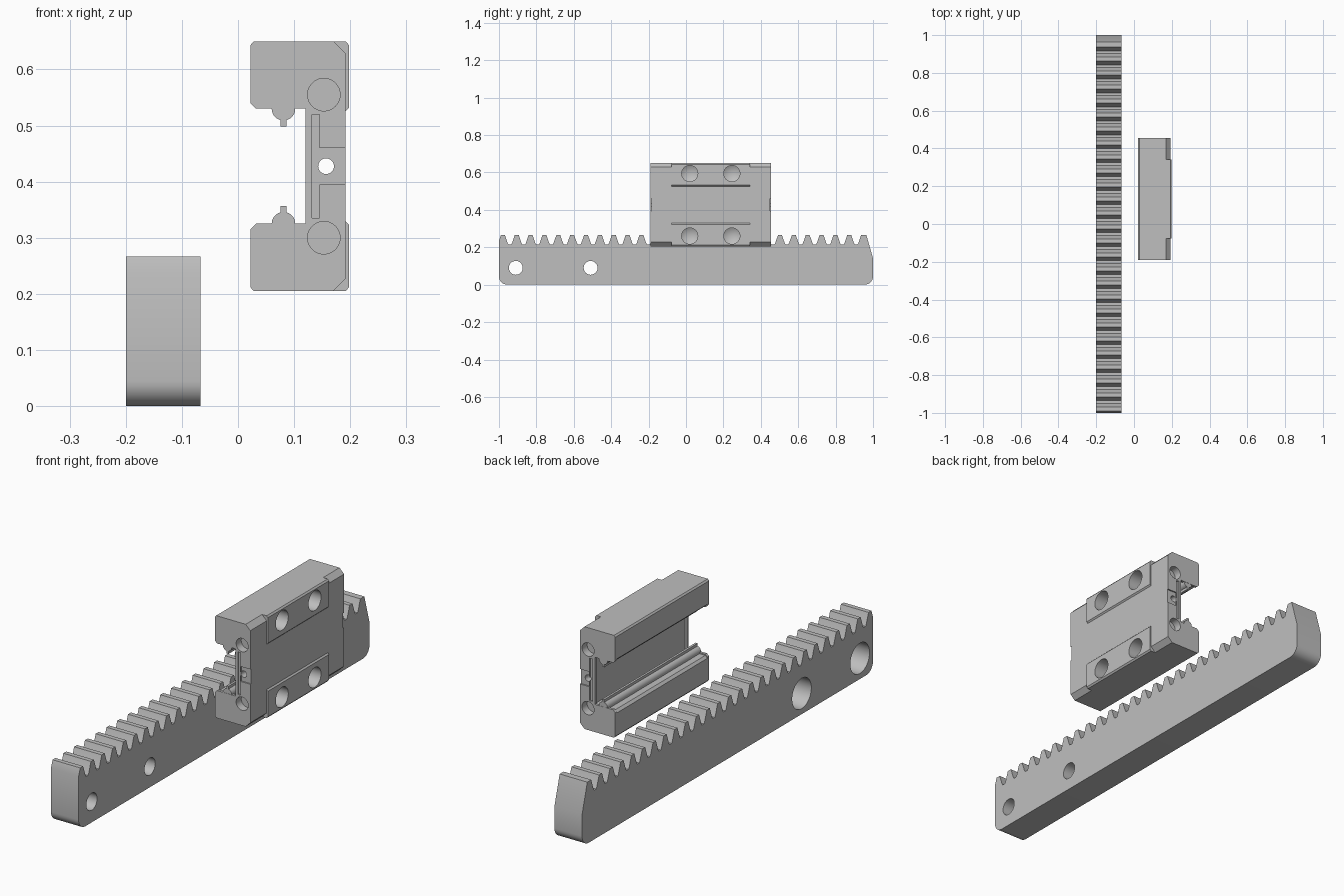
import bpy, bmesh, math
from mathutils import Vector

cube = bpy.data.objects.get("Cube")
if cube:
    bpy.data.objects.remove(cube, do_unlink=True)

GREY = (0.52, 0.52, 0.52, 1)
metal = bpy.data.materials.new("machined_grey")
metal.use_nodes = True
metal.diffuse_color = GREY
metal.node_tree.nodes["Principled BSDF"].inputs["Base Color"].default_value = GREY


def add_object(name, bm):
    bmesh.ops.recalc_face_normals(bm, faces=bm.faces[:])
    mesh = bpy.data.meshes.new(name)
    bm.to_mesh(mesh)
    bm.free()
    mesh.materials.append(metal)
    obj = bpy.data.objects.new(name, mesh)
    bpy.context.scene.collection.objects.link(obj)
    return obj


def prism(name, profile, axis, start, end):
    """Extrude a profile of (horizontal, z) points along x or y."""
    bm = bmesh.new()
    place = (lambda u, z: (start, u, z)) if axis == "x" else (lambda u, z: (u, start, z))
    face = bm.faces.new([bm.verts.new(place(u, z)) for u, z in profile])
    geom = bmesh.ops.extrude_face_region(bm, geom=[face])["geom"]
    length = end - start
    step = Vector((length, 0, 0)) if axis == "x" else Vector((0, length, 0))
    bmesh.ops.translate(bm, vec=step, verts=[g for g in geom if isinstance(g, bmesh.types.BMVert)])
    return add_object(name, bm)


def box(name, x, y, z):
    return prism(name, [(x[0], z[0]), (x[1], z[0]), (x[1], z[1]), (x[0], z[1])], "y", *y)


def drill(name, profile, origin, direction):
    """Turned cutter: (radius, depth) points spun about a direction."""
    bm = bmesh.new()
    verts = [bm.verts.new((r, 0, t)) for r, t in profile]
    edges = [bm.edges.new(pair) for pair in zip(verts, verts[1:])]
    bmesh.ops.spin(bm, geom=verts + edges, cent=(0, 0, 0), axis=(0, 0, 1),
                   angle=math.tau, steps=40)
    bmesh.ops.remove_doubles(bm, verts=bm.verts[:], dist=1e-5)
    bm.transform(Vector(direction).to_track_quat("Z", "Y").to_matrix().to_4x4())
    bmesh.ops.translate(bm, vec=origin, verts=bm.verts[:])
    return add_object(name, bm)


def cut(obj, cutters):
    for cutter in cutters:
        mod = obj.modifiers.new("cut", "BOOLEAN")
        mod.operation = "DIFFERENCE"
        mod.solver = "EXACT"
        mod.object = cutter
    bpy.context.view_layer.update()
    graph = bpy.context.evaluated_depsgraph_get()
    result = bpy.data.meshes.new_from_object(obj.evaluated_get(graph))
    obj.modifiers.clear()
    obj.data = result


def remove(cutters):
    for cutter in cutters:
        bpy.data.objects.remove(cutter, do_unlink=True)


def arc(cx, cz, r, a0, a1, n=8):
    return [(cx + r * math.cos(math.radians(a0 + (a1 - a0) * i / n)),
             cz + r * math.sin(math.radians(a0 + (a1 - a0) * i / n))) for i in range(n + 1)]


# Gear rack: toothed top, rounded lower corners, sloped far end
TIP, FILLET, ROOT = 0.267, 0.222, 0.214
PITCH, TEETH, FIRST = 2 / 27, 27, -0.979
R = 0.045
outline = arc(1 - R, R, R, 0, -90) + arc(R - 1, R, R, -90, -180) + [(-1, 0.235)]
for k in range(TEETH):
    c = FIRST + k * PITCH
    if k > 0:
        outline += [(c - 0.030, ROOT), (c - 0.0255, FILLET)]
    outline.append((c - 0.010, TIP))
    if k < TEETH - 1:
        outline += [(c + 0.010, TIP), (c + 0.0255, FILLET), (c + 0.030, ROOT)]
outline += [(0.964, TIP), (1, 0.14)]
rack = prism("gear_rack", outline, "x", -0.2, -0.067)

# Counterbored screw holes in the rack
bore = [(0, -0.02), (0.066, -0.02), (0.066, 0.08), (0.037, 0.08), (0.037, 0.2), (0, 0.2)]
cutters = [drill("bore_cutter", bore, (-0.2, y, 0.09), (1, 0, 0)) for y in (-0.91, -0.51)]
cut(rack, cutters)
remove(cutters)

# Slide carriage: C sections mirrored about its mid height
ZC, YC = 0.4275, 0.1325
BODY, CAP, SEAL = 0.21, 0.311, 0.3225      # half lengths along y


def mirrored(half):
    return half + [(x, 2 * ZC - z) for x, z in reversed(half)]


def inner(web, lip):
    return [(web, lip), (0.032, lip), (0.022, lip + 0.01), (0.022, 0.643), (0.028, 0.65)]


pads = [(0.192, 0.65), (0.198, 0.643), (0.198, 0.532), (0.192, 0.526)]
sloped = [(0.17, 0.65), (0.192, 0.628)]
body = prism("carriage_body", mirrored(inner(0.13, 0.535) + pads), "y", YC - BODY, YC + BODY)
parts = [body]
for side, label in ((-1, "front"), (1, "back")):
    for name, web, lip, a, b in (("end_cap", 0.13, 0.535, BODY, CAP),
                                 ("end_seal", 0.12, 0.53, CAP, SEAL)):
        parts.append(prism(f"{label}_{name}", mirrored(inner(web, lip) + sloped), "y",
                           YC + side * a, YC + side * b))

# Blind mounting holes with conical bottoms
tapped = [(0, -0.02), (0.043, -0.02), (0.043, 0.065), (0, 0.09)]
cutters = [drill("mount_cutter", tapped, (0.198, y, ZC + s * 0.167), (1 * -1, 0, 0))
           for y in (0.02, 0.245) for s in (-1, 1)]
through = drill("port_cutter", [(0, -1), (0.014, -1), (0.014, 1), (0, 1)],
                (0.157, YC, ZC), (0, 1, 0))
cut(body, cutters + [through])
remove(cutters)

# Round recesses, centre notch and groove in each end
for i, side in enumerate((-1, 1)):
    face = YC + side * SEAL
    cutters = [drill("recess_cutter", [(0, -0.02), (0.029, -0.02), (0.029, 0.035), (0, 0.035)],
                     (0.153, face, ZC + s * 0.1275), (0, -side, 0)) for s in (-1, 1)]
    span = (face - 0.006, face + 0.006)
    cutters.append(box("notch_cutter", (0.145, 0.21), span, (0.395, 0.46)))
    cutters.append(box("groove_cutter", (0.132, 0.1449), span, (0.335, 0.52)))
    cap, seal = parts[1 + 2 * i], parts[2 + 2 * i]
    cut(cap, cutters[:2] + [through])
    cut(seal, cutters + [through])
    remove(cutters)
remove([through])

# Ball retainers: half-round ridges with a thin fin along both arms
ridge = ([(0.102, 0.545), (0.102, 0.53)] + arc(0.081, 0.53, 0.021, -10, -76, 6)
         + [(0.086, 0.498), (0.076, 0.498)] + arc(0.081, 0.53, 0.021, -104, -170, 6)
         + [(0.06, 0.53), (0.06, 0.545)])
lower = [(x, 2 * ZC - z) for x, z in ridge]
for name, profile in (("upper_retainer", ridge), ("lower_retainer", lower)):
    parts.append(prism(name, profile, "y", YC - SEAL + 0.001, YC + SEAL - 0.001))

# Smooth the round surfaces, keep machined edges sharp
bpy.ops.object.select_all(action="DESELECT")
for obj in [rack] + parts:
    obj.select_set(True)
bpy.context.view_layer.objects.active = rack
bpy.ops.object.shade_smooth_by_angle(angle=math.radians(25))
